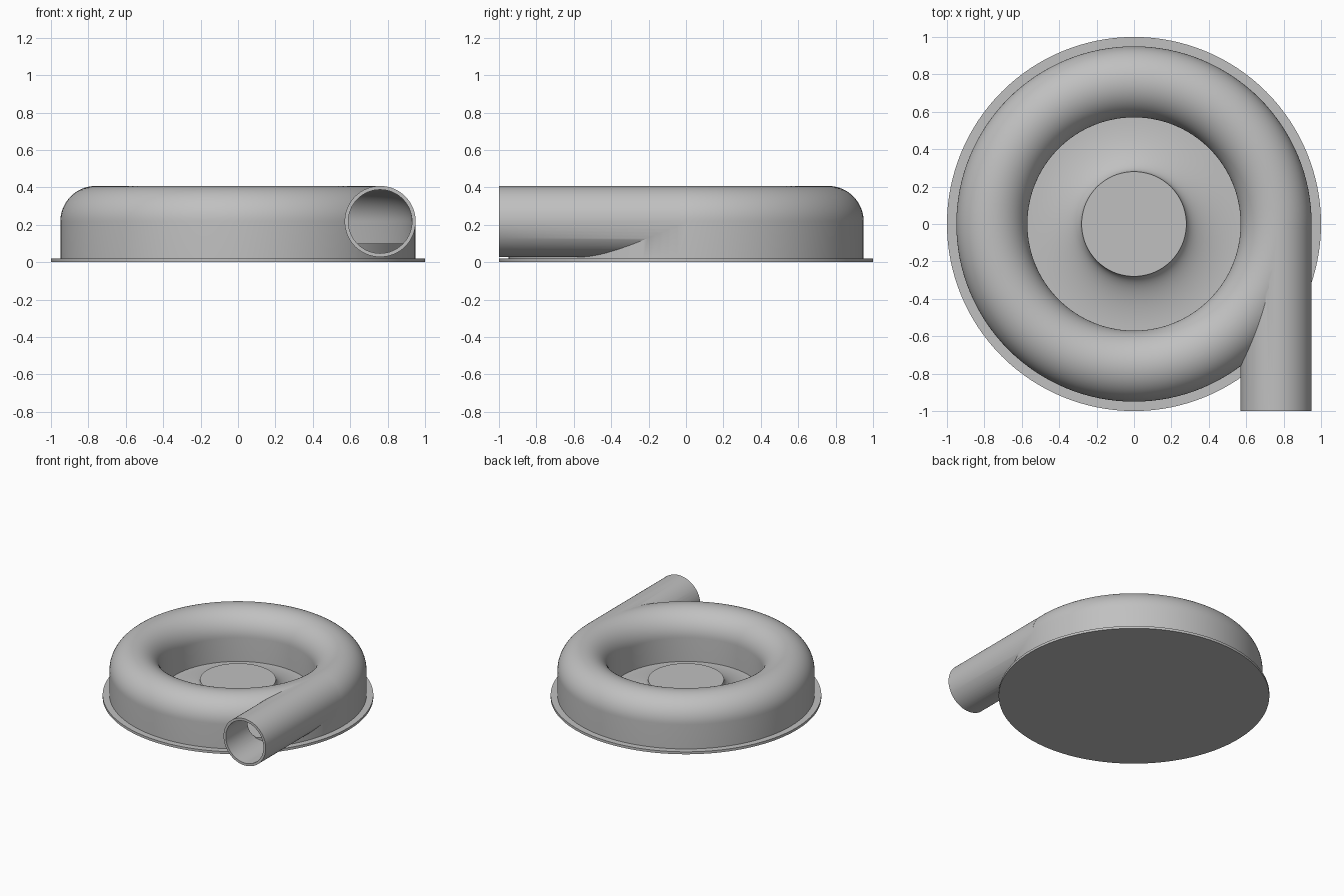
import bpy, bmesh
from math import pi, sin, cos
from mathutils import Matrix

cube = bpy.data.objects.get("Cube")
if cube:
    bpy.data.objects.remove(cube, do_unlink=True)

RING, AXIS_Z = 0.76, 0.218      # centre line of the spiral channel and outlet
OUTER, BORE = 0.19, 0.17        # outside and inside radii of the channel
FLOOR = 0.02

metal = bpy.data.materials.new("grey_metal")
metal.use_nodes = True
metal.diffuse_color = (0.53, 0.53, 0.53, 1)
metal.node_tree.nodes["Principled BSDF"].inputs["Base Color"].default_value = (0.53, 0.53, 0.53, 1)


def finish(name, bm):
    bmesh.ops.recalc_face_normals(bm, faces=bm.faces)
    mesh = bpy.data.meshes.new(name)
    bm.to_mesh(mesh)
    bm.free()
    obj = bpy.data.objects.new(name, mesh)
    bpy.context.collection.objects.link(obj)
    mesh.materials.append(metal)
    return obj


def revolve(name, profile, closed=False, steps=128):
    """Spin an (r, z) profile around the vertical axis."""
    bm = bmesh.new()
    vs = [bm.verts.new((r, 0, z)) for r, z in profile]
    pairs = list(zip(vs, vs[1:])) + ([(vs[-1], vs[0])] if closed else [])
    edges = [bm.edges.new(p) for p in pairs]
    bmesh.ops.spin(bm, geom=vs + edges, cent=(0, 0, 0), axis=(0, 0, 1),
                   angle=2 * pi, steps=steps)
    bmesh.ops.remove_doubles(bm, verts=bm.verts, dist=1e-5)
    bmesh.ops.dissolve_degenerate(bm, edges=bm.edges, dist=1e-6)
    return finish(name, bm)


def rod(name, radius, y0, y1):
    """Solid cylinder lying along y on the outlet axis."""
    bm = bmesh.new()
    place = Matrix.Translation((RING, (y0 + y1) / 2, AXIS_Z)) @ Matrix.Rotation(pi / 2, 4, 'X')
    bmesh.ops.create_cone(bm, cap_ends=True, segments=64, radius1=radius,
                          radius2=radius, depth=y1 - y0, matrix=place)
    return finish(name, bm)


def arch(radius, bottom, n=32):
    """Half-round section standing on straight walls."""
    arc = [(RING + radius * cos(pi * i / n), AXIS_Z + radius * sin(pi * i / n))
           for i in range(n + 1)]
    return [(RING + radius, bottom)] + arc + [(RING - radius, bottom)]


def combine(target, tool, operation):
    mod = target.modifiers.new("cut", 'BOOLEAN')
    mod.operation, mod.solver, mod.object = operation, 'EXACT', tool
    bpy.context.view_layer.objects.active = target
    bpy.ops.object.modifier_apply(modifier=mod.name)
    bpy.data.objects.remove(tool, do_unlink=True)


# Spiral housing joined to its straight outlet, then hollowed
housing = revolve("volute_housing", arch(OUTER, 0.01), closed=True)
combine(housing, rod("outlet_pipe", OUTER, -1.0, -0.03), 'UNION')
combine(housing, revolve("channel_core", arch(BORE, 0.0), closed=True), 'DIFFERENCE')
combine(housing, rod("outlet_core", BORE, -1.1, -0.04), 'DIFFERENCE')

# Raised floor inside the channel
inner, outer = RING - BORE - 0.01, RING + BORE + 0.005
channel_floor = revolve("channel_floor", [(inner, 0.01), (outer, 0.01), (outer, 0.1), (inner, 0.1)],
                        closed=True)

# Flange plate under everything
base = revolve("base_plate", [(0, 0), (1, 0), (1, FLOOR), (0, FLOOR)])

# Central hub flaring down to the plate
HUB_R, HUB_Z, FLARE_R = 0.28, 0.14, 0.575
flare = [(FLARE_R - (FLARE_R - HUB_R) * sin(t), HUB_Z + 0.005 - (HUB_Z - FLOOR) * cos(t))
         for t in (pi / 2 * i / 16 for i in range(17))]
hub = revolve("hub", [(0, 0.01), (FLARE_R, 0.01)] + flare + [(0, HUB_Z + 0.005)])

# Smooth curved surfaces, keep rims sharp
bpy.ops.object.select_all(action='DESELECT')
for obj in (housing, channel_floor, base, hub):
    obj.select_set(True)
bpy.context.view_layer.objects.active = housing
bpy.ops.object.shade_smooth_by_angle(angle=pi / 6)
